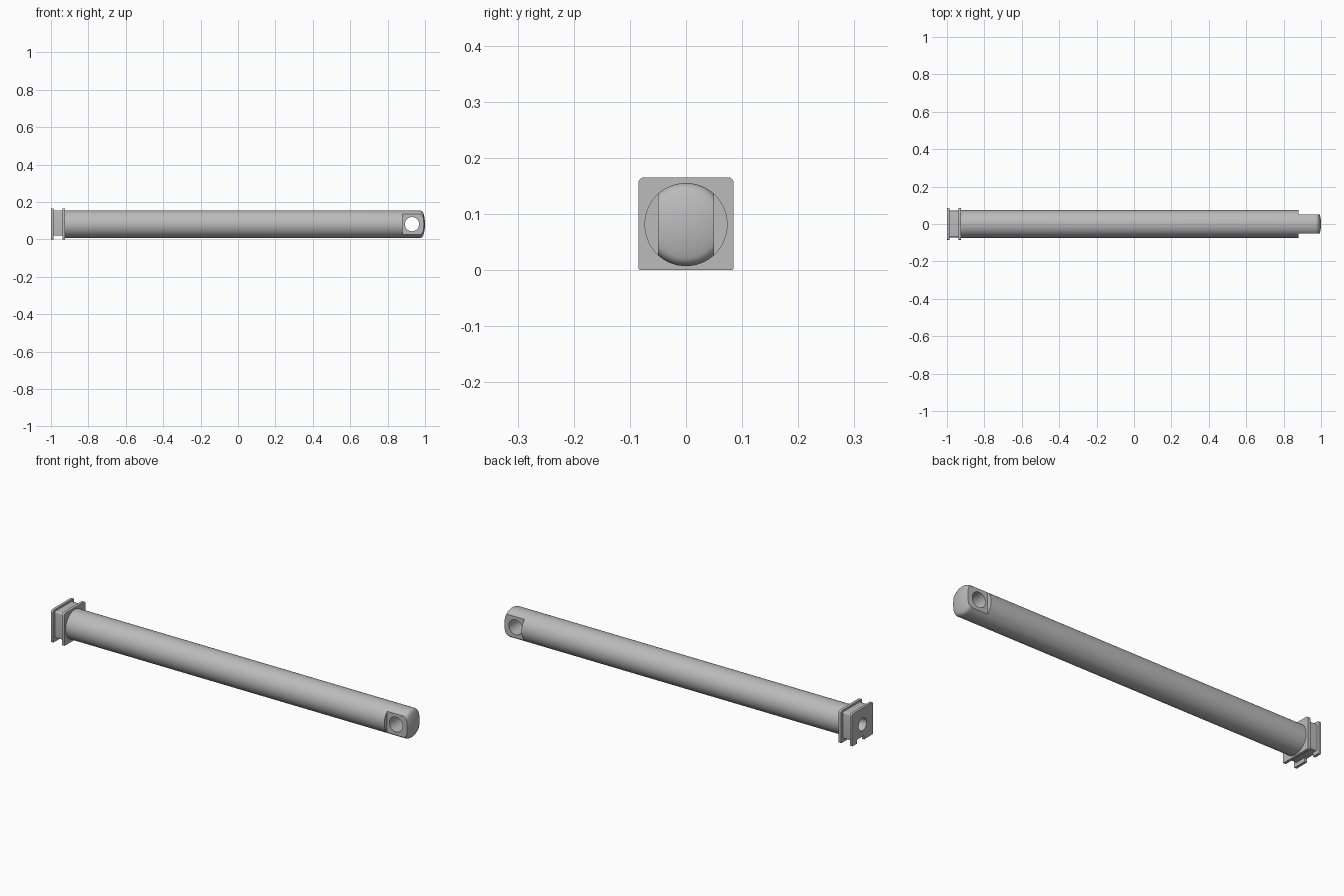
import bpy, bmesh, math
from mathutils import Matrix, Vector

cube = bpy.data.objects.get("Cube")
if cube:
    bpy.data.objects.remove(cube, do_unlink=True)

grey = bpy.data.materials.new("metal grey")
grey.use_nodes = True
colour = (0.5, 0.5, 0.5, 1)
grey.diffuse_color = colour
grey.node_tree.nodes["Principled BSDF"].inputs["Base Color"].default_value = colour

AXIS_Z = 0.081
ROD_R = 0.074


def finish(bm, name):
    bmesh.ops.recalc_face_normals(bm, faces=bm.faces)
    mesh = bpy.data.meshes.new(name)
    bm.to_mesh(mesh)
    bm.free()
    mesh.materials.append(grey)
    obj = bpy.data.objects.new(name, mesh)
    bpy.context.collection.objects.link(obj)
    return obj


def box(name, x, y, z, top_r=0, bottom_r=0):
    """Box from ranges, with its lengthwise edges rounded."""
    bm = bmesh.new()
    bmesh.ops.create_cube(bm, size=1)
    for v in bm.verts:
        v.co = Vector([r[0] if c < 0 else r[1] for c, r in zip(v.co, (x, y, z))])
    mid = sum(z) / 2
    for radius, side in ((top_r, 1), (bottom_r, -1)):
        if radius:
            edges = [e for e in bm.edges
                     if abs(e.verts[0].co.x - e.verts[1].co.x) > 1e-4
                     and all((v.co.z - mid) * side > 0 for v in e.verts)]
            bmesh.ops.bevel(bm, geom=edges, offset=radius, segments=5,
                            profile=0.5, affect='EDGES')
    return finish(bm, name)


def cylinder(name, radius, depth, centre, axis):
    bm = bmesh.new()
    turn = Matrix.Rotation(math.pi / 2, 4, axis)
    bmesh.ops.create_cone(bm, cap_ends=True, segments=48, radius1=radius,
                          radius2=radius, depth=depth,
                          matrix=Matrix.Translation(centre) @ turn)
    return finish(bm, name)


def lathe(name, profile, steps=96):
    """Revolve (x, radius) points about the rod axis."""
    bm = bmesh.new()
    verts = [bm.verts.new((x, 0, AXIS_Z + r)) for x, r in profile]
    edges = [bm.edges.new(pair) for pair in zip(verts, verts[1:])]
    bmesh.ops.spin(bm, geom=verts + edges, cent=(0, 0, AXIS_Z), axis=(1, 0, 0),
                   angle=math.tau, steps=steps)
    bmesh.ops.remove_doubles(bm, verts=bm.verts, dist=1e-5)
    return finish(bm, name)


def cut(obj, cutter):
    mod = obj.modifiers.new("cut", 'BOOLEAN')
    mod.operation = 'DIFFERENCE'
    mod.solver = 'EXACT'
    mod.object = cutter
    bpy.context.view_layer.objects.active = obj
    bpy.ops.object.modifier_apply(modifier=mod.name)


def smooth(obj):
    bpy.ops.object.select_all(action='DESELECT')
    obj.select_set(True)
    bpy.context.view_layer.objects.active = obj
    bpy.ops.object.shade_smooth_by_angle(angle=math.radians(30))


# Rod with a rounded shoulder and a slightly domed tip
fillet = 0.022
shoulder = [(0.97 + fillet * math.sin(a), ROD_R - fillet * (1 - math.cos(a)))
            for a in (math.radians(10 * i) for i in range(8))]
x0, r0 = shoulder[-1]
dome = [(1 - (1 - x0) * (1 - i / 6) ** 2, r0 * (1 - i / 6)) for i in range(1, 7)]
rod = lathe("rod", [(-0.93, 0), (-0.93, ROD_R)] + shoulder + dome)

# Square end fitting: two flanges around a narrower core
inner_flange = box("inner_flange", (-0.938, -0.924), (-0.085, 0.085), (0, 0.165), 0.01, 0.004)
outer_flange = box("outer_flange", (-1, -0.987), (-0.085, 0.085), (0, 0.165), 0.01, 0.004)
core = box("core", (-0.988, -0.937), (-0.071, 0.071), (0.02, 0.155), 0.008, 0.004)

# Flats and cross hole at the tip
cutters = [box("flat_cutter", (0.88, 1.1), (s * 0.11 - 0.06, s * 0.11 + 0.06), (-0.1, 0.3))
           for s in (-1, 1)]
cutters.append(cylinder("pin_hole_cutter", 0.038, 0.3, (0.93, 0, AXIS_Z), 'X'))
for c in cutters:
    cut(rod, c)

# Blind hole in the fitting end, and the notch under the outer flange
bore = cylinder("bore_cutter", 0.032, 0.3, (-1, 0, AXIS_Z), 'Y')
notch = box("notch_cutter", (-1.1, -0.98), (-0.012, 0.045), (-0.1, 0.02))
for part in (rod, inner_flange, outer_flange, core):
    cut(part, bore)
cut(outer_flange, notch)

for c in cutters + [bore, notch]:
    bpy.data.objects.remove(c, do_unlink=True)
for part in (rod, inner_flange, outer_flange, core):
    smooth(part)
